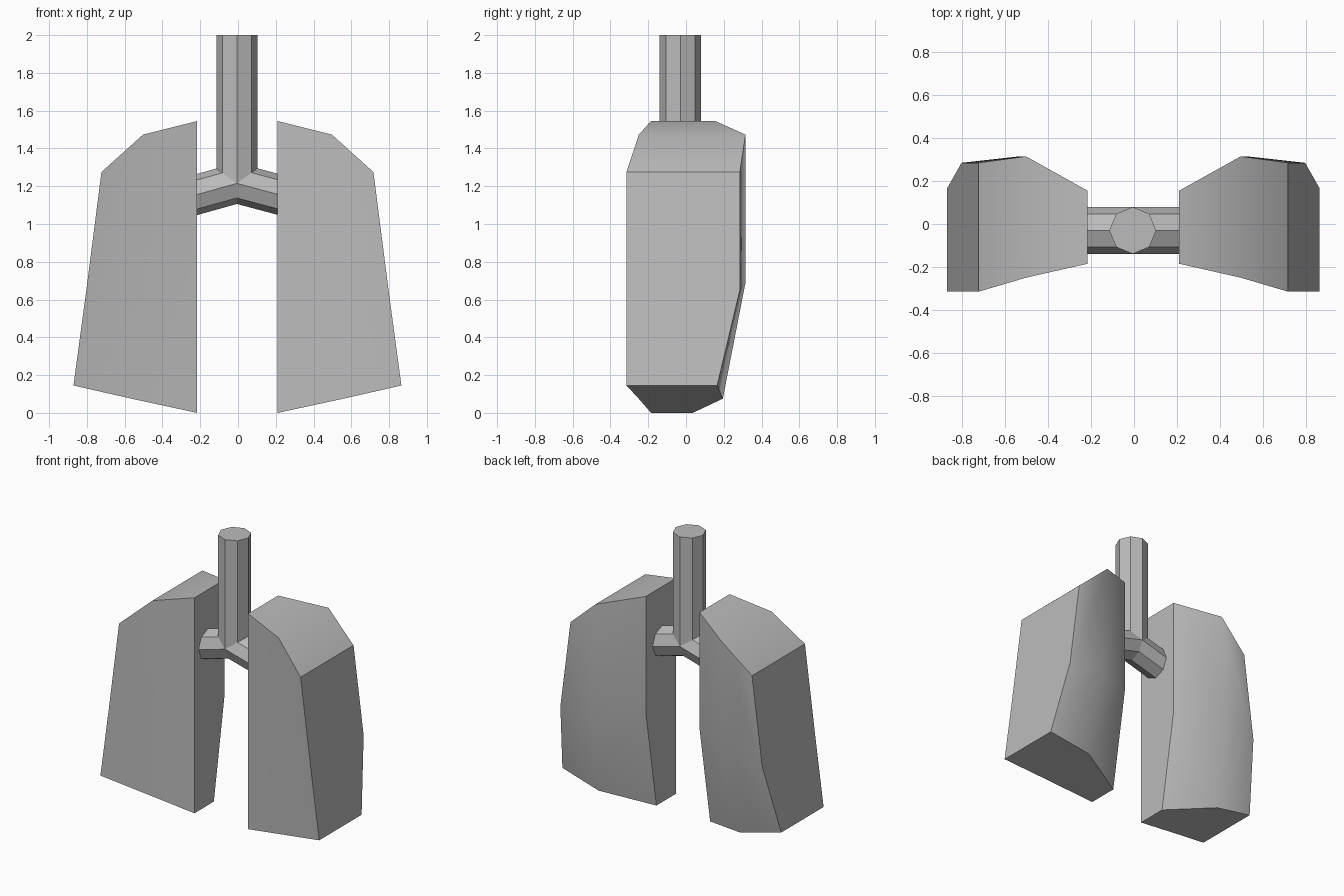
import bpy
import bmesh
import math
from mathutils import Vector

cube = bpy.data.objects.get("Cube")
if cube:
    bpy.data.objects.remove(cube, do_unlink=True)

GREY = (0.5, 0.5, 0.5, 1.0)
grey = bpy.data.materials.new("plain_grey")
grey.use_nodes = True
grey.diffuse_color = GREY
grey.node_tree.nodes["Principled BSDF"].inputs["Base Color"].default_value = GREY


def finish(bm, name):
    bmesh.ops.recalc_face_normals(bm, faces=bm.faces)
    mesh = bpy.data.meshes.new(name)
    bm.to_mesh(mesh)
    bm.free()
    mesh.materials.append(grey)
    obj = bpy.data.objects.new(name, mesh)
    bpy.context.collection.objects.link(obj)
    return obj


# Each lung column, from the inner side outwards: front depth, back depth
# (the back tapers forward at the base), then (x, z) at top, middle and bottom
COLUMNS = [
    (-0.185, 0.155, [(0.213, 1.545), (0.213, 0.71), (0.213, 0.0)]),
    (-0.25, 0.315, [(0.50, 1.473), (0.53, 0.69), (0.56, 0.075)]),
    (-0.315, 0.285, [(0.72, 1.275), (0.80, 0.65), (0.868, 0.145)]),
]
TAPER = 0.12


def lung(name, side):
    bm = bmesh.new()
    front, back = [], []
    for y_front, y_back, points in COLUMNS:
        front.append([bm.verts.new((side * x - 0.003, y_front, z)) for x, z in points])
        back.append([bm.verts.new((side * x - 0.003, y_back - (TAPER if row == 2 else 0), z))
                     for row, (x, z) in enumerate(points)])
    region = {}

    def patch(label, *verts):
        face = bm.faces.new(verts)
        face.smooth = True
        region[face] = label

    for c in range(2):
        for label, grid in (("front", front), ("back", back)):
            for r in range(2):
                patch(label, grid[c][r], grid[c + 1][r], grid[c + 1][r + 1], grid[c][r + 1])
        for label, r in (("top", 0), ("base", 2)):
            patch(label, front[c][r], front[c + 1][r], back[c + 1][r], back[c][r])
    for label, c in (("inner", 0), ("outer", 2)):
        for r in range(2):
            patch(label, front[c][r], back[c][r], back[c][r + 1], front[c][r + 1])

    # Smooth within each side, sharp where two sides meet
    for edge in bm.edges:
        edge.smooth = len({region[f] for f in edge.link_faces}) == 1
    return finish(bm, name)


lung("left_lung", 1)
lung("right_lung", -1)

# Eight-sided airway: a straight windpipe over a bent pair of branches
RADIUS = 0.109
CENTRE = Vector((-0.006, -0.03, 1.215))


def tube(name, stations, across):
    """Flat-sided tube through the stations; across maps (u, v) to an offset."""
    bm = bmesh.new()
    rings = []
    for station in stations:
        angles = [math.tau * i / 8 for i in range(8)]
        rings.append([bm.verts.new(station + across(RADIUS * math.cos(a), RADIUS * math.sin(a)))
                      for a in angles])
    for low, high in zip(rings, rings[1:]):
        for i in range(8):
            j = (i + 1) % 8
            bm.faces.new((low[i], low[j], high[j], high[i]))
    bm.faces.new(rings[0])
    bm.faces.new(rings[-1])
    return finish(bm, name)


tube("windpipe", [CENTRE, Vector((CENTRE.x, CENTRE.y, 2.0))],
     lambda u, v: Vector((u, v, 0)))
tube("branches",
     [CENTRE + Vector((-0.215, 0, -0.06)), CENTRE, CENTRE + Vector((0.225, 0, -0.06))],
     lambda u, v: Vector((0, u, v)))
